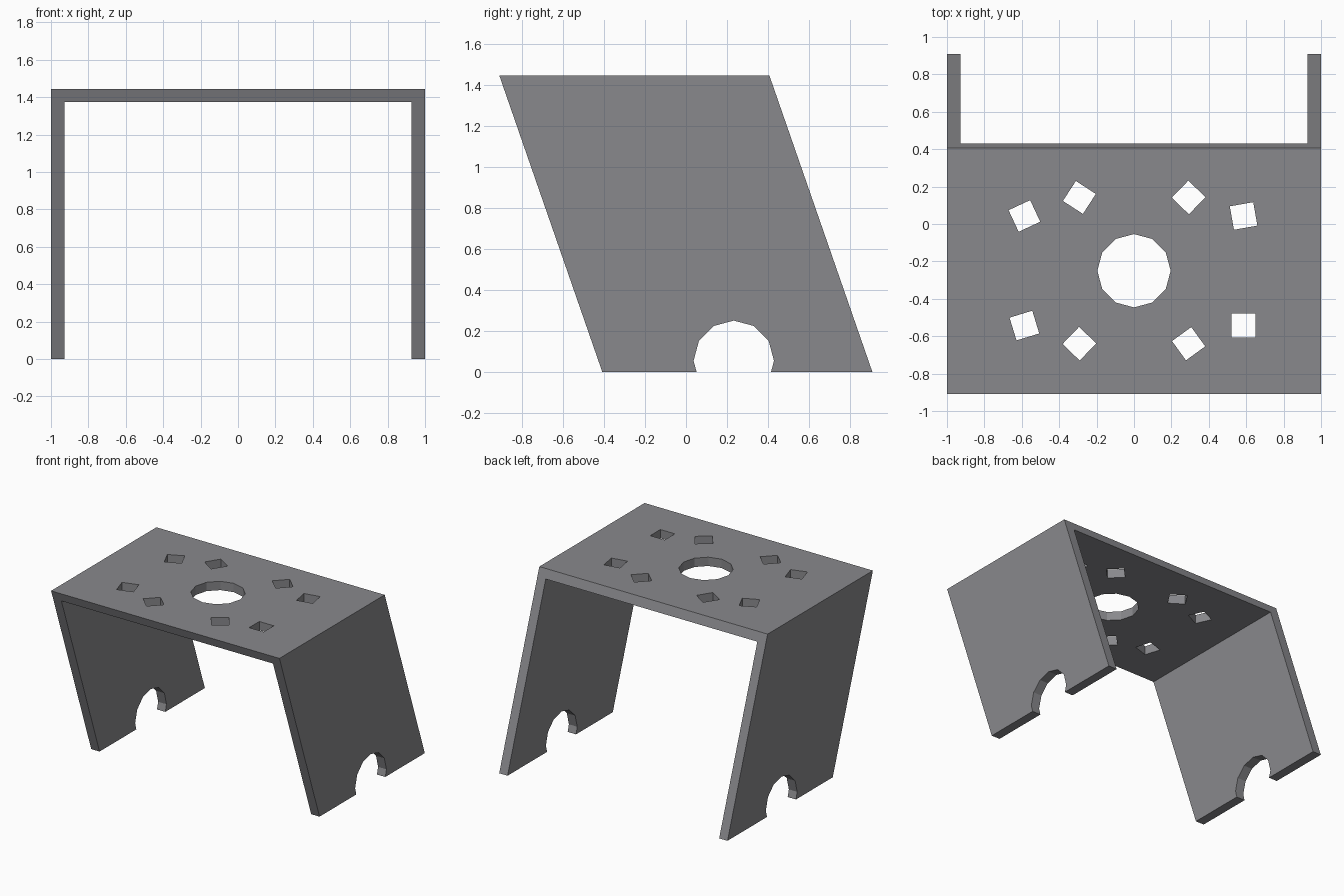
import bpy
import bmesh
import math

if "Cube" in bpy.data.objects:
    bpy.data.objects.remove(bpy.data.objects["Cube"], do_unlink=True)

HEIGHT, WALL, TOP_WALL = 1.445, 0.073, 0.07
BOTTOM_FRONT, TOP_FRONT, DEPTH = -0.408, -0.91, 1.317

grey = bpy.data.materials.new("bracket grey")
grey.use_nodes = True
colour = (0.25, 0.25, 0.265, 1)
grey.diffuse_color = colour
grey.node_tree.nodes["Principled BSDF"].inputs["Base Color"].default_value = colour


def front_y(z):
    """Front edge of the leaning bracket at a given height."""
    return BOTTOM_FRONT + (TOP_FRONT - BOTTOM_FRONT) * z / HEIGHT


def make_object(name, bm):
    bmesh.ops.recalc_face_normals(bm, faces=bm.faces)
    mesh = bpy.data.meshes.new(name)
    bm.to_mesh(mesh)
    bm.free()
    obj = bpy.data.objects.new(name, mesh)
    bpy.context.collection.objects.link(obj)
    mesh.materials.append(grey)
    return obj


# Leaning U-shaped bracket: arch profile pushed straight back
inner = 1 - WALL
arch = [(-1, 0), (-1, HEIGHT), (1, HEIGHT), (1, 0), (inner, 0),
        (inner, HEIGHT - TOP_WALL), (-inner, HEIGHT - TOP_WALL), (-inner, 0)]
bm = bmesh.new()
face = bm.faces.new([bm.verts.new((x, front_y(z), z)) for x, z in arch])
extruded = bmesh.ops.extrude_face_region(bm, geom=[face], use_keep_orig=True)
moved = [v for v in extruded["geom"] if isinstance(v, bmesh.types.BMVert)]
bmesh.ops.translate(bm, verts=moved, vec=(0, DEPTH, 0))
bracket = make_object("bracket", bm)


def cut(name, sides, radius, length, location, rotation):
    """Cut a prism-shaped hole through the bracket."""
    bm = bmesh.new()
    bmesh.ops.create_cone(bm, cap_ends=True, segments=sides, radius1=radius,
                          radius2=radius, depth=length)
    cutter = make_object(name, bm)
    cutter.location = location
    cutter.rotation_euler = rotation
    cutter.hide_render = True
    mod = bracket.modifiers.new(name, 'BOOLEAN')
    mod.operation = 'DIFFERENCE'
    mod.solver = 'EXACT'
    mod.object = cutter
    bpy.context.view_layer.objects.active = bracket
    bpy.ops.object.modifier_apply(modifier=name)
    bpy.data.objects.remove(cutter, do_unlink=True)


# Shaft notch through both legs and round hole in the top plate
cut("shaft_notch", 12, 0.196, 3, (0, 0.233, 0.055), (0, math.pi / 2, 0))
cut("centre_hole", 12, 0.196, 0.5, (0, -0.25, HEIGHT), (0, 0, 0))

# Square bolt holes: x, y, turn in degrees
bolts = [(-0.586, 0.043, 25), (-0.292, 0.142, 57), (0.292, 0.142, 46),
         (0.586, 0.043, 10), (0.586, -0.543, 0), (0.292, -0.64, 36),
         (-0.292, -0.64, 46), (-0.586, -0.543, 17)]
for x, y, turn in bolts:
    cut("bolt_hole", 4, 0.09, 0.5, (x, y, HEIGHT),
        (0, 0, math.radians(turn + 45)))
